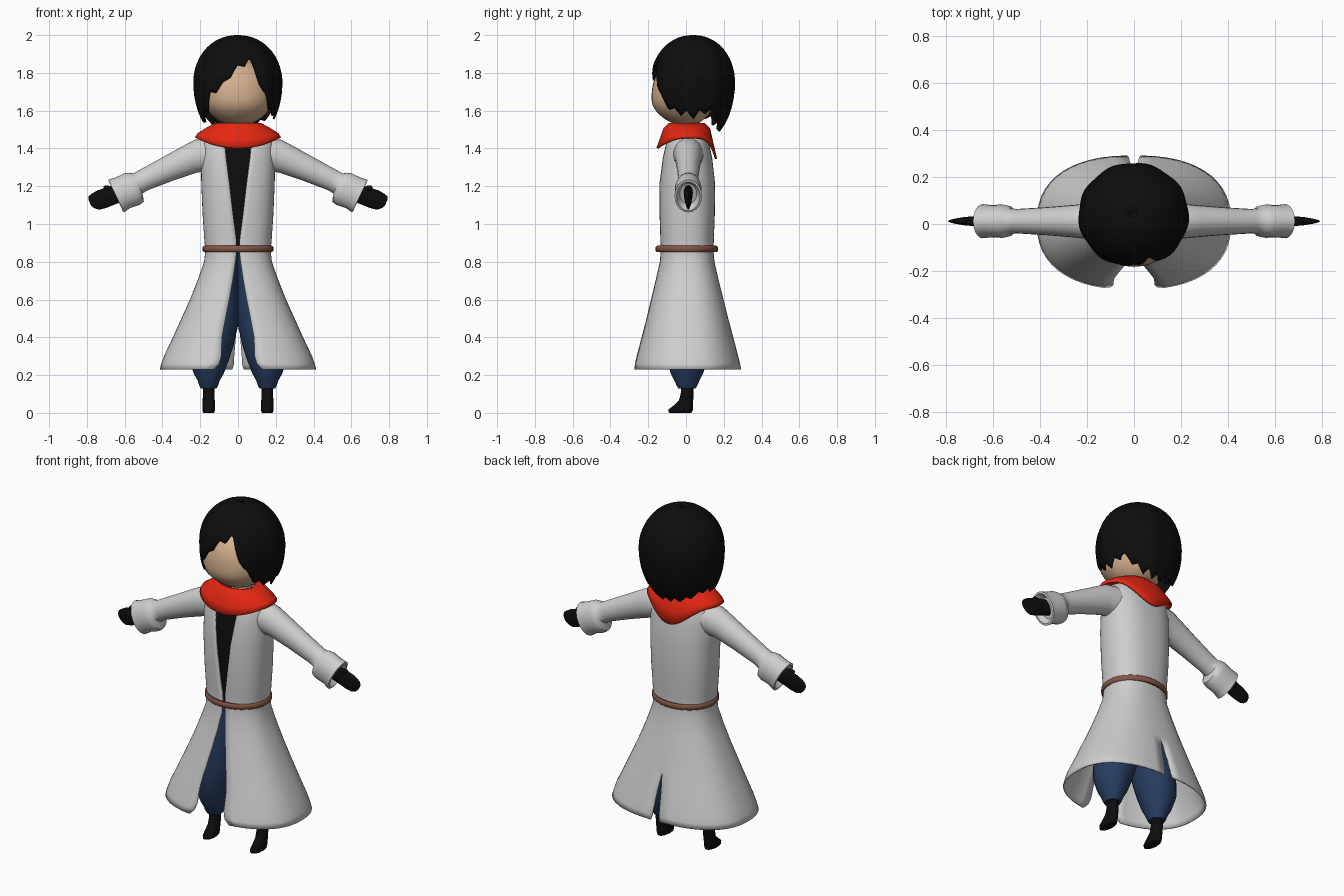
import bpy, bmesh, math
from math import sin, cos, pi, radians


def material(name, rgb):
    m = bpy.data.materials.new(name)
    m.diffuse_color = (*rgb, 1)
    return m


COAT = material("coat_grey", (0.62, 0.62, 0.62))
BLACK = material("black", (0.004, 0.004, 0.004))
RED = material("scarf_red", (0.78, 0.02, 0.006))
BLUE = material("trouser_blue", (0.02, 0.047, 0.12))
BROWN = material("belt_brown", (0.24, 0.09, 0.06))
SKIN = material("skin", (0.66, 0.43, 0.27))


def loft(name, rows, mat, closed=True, caps=True, mirror=False, thick=0, angle=50):
    """Skin a list of equal-length point rows into one object."""
    bm = bmesh.new()
    vr = [[bm.verts.new(p) for p in r] for r in rows]
    n = len(rows[0])
    for a, b in zip(vr, vr[1:]):
        for i in range(n if closed else n - 1):
            j = (i + 1) % n
            bm.faces.new((a[i], a[j], b[j], b[i]))
    if caps:
        bm.faces.new(vr[0])
        bm.faces.new(vr[-1])
    bmesh.ops.recalc_face_normals(bm, faces=bm.faces)
    me = bpy.data.meshes.new(name)
    bm.to_mesh(me)
    bm.free()
    me.materials.append(mat)
    ob = bpy.data.objects.new(name, me)
    bpy.context.collection.objects.link(ob)
    bpy.ops.object.select_all(action='DESELECT')
    ob.select_set(True)
    bpy.context.view_layer.objects.active = ob
    bpy.ops.object.shade_smooth_by_angle(angle=radians(angle))
    if mirror:
        m = ob.modifiers.new("mirror", 'MIRROR')
        m.merge_threshold = 0.002
    if thick:
        s = ob.modifiers.new("thickness", 'SOLIDIFY')
        s.thickness, s.offset = thick, 0
    return ob


def ring(cx, cy, z, rx, ry, n=28):
    return [(cx + rx * cos(2 * pi * i / n), cy + ry * sin(2 * pi * i / n), z) for i in range(n)]


def lerp_table(t, x):
    for (x0, y0), (x1, y1) in zip(t, t[1:]):
        if x <= x1:
            return y0 + (y1 - y0) * (x - x0) / (x1 - x0)
    return t[-1][1]


def spow(v, e):
    return math.copysign(abs(v) ** e, v)


# Coat: half panel with open front and a back slit, mirrored
# z, half width, half depth, front gap, back gap
coat = [(1.50, .08, .07, .07, 0), (1.465, .165, .095, .07, 0), (1.42, .187, .113, .07, 0),
        (1.35, .192, .128, .063, 0), (1.22, .19, .143, .046, 0), (1.05, .183, .142, .026, 0),
        (.92, .174, .137, .009, 0), (.86, .168, .135, .006, 0), (.80, .175, .14, .013, 0),
        (.70, .21, .163, .028, 0), (.60, .25, .188, .046, 0), (.50, .295, .213, .066, 0),
        (.40, .34, .24, .085, .012), (.30, .388, .266, .088, .02), (.26, .402, .276, .1, .022),
        (.23, .41, .282, .13, .03)]
rows = []
for z, rx, ry, gf, gb in coat:
    e = 2 / 2.4
    t0 = -pi / 2 + math.asin((gf / rx) ** (1 / e)) if gf < rx else 0
    t1 = pi / 2 - math.asin((gb / rx) ** (1 / e))
    ts = [t0 + (t1 - t0) * i / 24 for i in range(25)]
    row = [(rx * spow(cos(t), e), .006 + ry * spow(sin(t), e), z) for t in ts]
    row[-1] = (gb, row[-1][1], z)
    rows.append(row)
loft("coat", rows, COAT, closed=False, caps=False, mirror=True, thick=.009)

# Dark shirt seen in the front opening
loft("shirt", [ring(0, .006, z, rx, ry) for z, rx, ry in
               [(.87, .145, .127), (1.05, .16, .134), (1.22, .165, .136),
                (1.35, .165, .122), (1.42, .155, .108), (1.48, .08, .08)]], BLACK)

# Belt
loft("belt", [ring(0, .004, z, rx, rx - .022, 40) for z, rx in
              [(.86, .16), (.852, .18), (.858, .187), (.878, .187), (.885, .18), (.878, .16)]],
     BROWN, caps=False)

# Sleeves with turned cuffs, then hands
U = (.43, .90)


def arm_ring(x, y, z, rz, ry, n=20):
    return [(x + U[0] * rz * sin(2 * pi * i / n), y + ry * cos(2 * pi * i / n),
             z + U[1] * rz * sin(2 * pi * i / n)) for i in range(n)]


loft("sleeve", [arm_ring(x, .012, z, rz, ry) for x, z, rz, ry in
                [(.11, 1.36, .11, .085), (.19, 1.362, .093, .077), (.25, 1.345, .08, .07),
                 (.37, 1.292, .068, .06), (.50, 1.232, .058, .052), (.53, 1.215, .058, .055),
                 (.535, 1.195, .085, .066), (.56, 1.185, .093, .071), (.61, 1.165, .09, .069),
                 (.645, 1.148, .096, .073), (.647, 1.147, .085, .062), (.62, 1.16, .06, .045)]],
     COAT, mirror=True)
loft("hand", [arm_ring(x, .012, z, rz, ry) for x, z, rz, ry in
              [(.60, 1.17, .045, .025), (.67, 1.15, .05, .022), (.72, 1.132, .052, .018),
               (.755, 1.118, .047, .012), (.775, 1.115, .036, .007), (.785, 1.113, .018, .004)]],
     BLACK, mirror=True)
loft("thumb", [arm_ring(x, .005, z, rz, .012, 10) for x, z, rz in
               [(.64, 1.175, .025), (.68, 1.185, .022), (.70, 1.188, .017), (.71, 1.187, .008)]],
     BLACK, mirror=True)

# Baggy trousers and boots
loft("trouser_leg", [ring(x, .005, z, rx, ry) for z, x, rx, ry in
                     [(.88, .075, .076, .1), (.72, .078, .08, .115), (.58, .085, .09, .12),
                      (.46, .108, .108, .125), (.36, .138, .115, .122), (.28, .153, .105, .108),
                      (.21, .155, .08, .086), (.17, .155, .058, .066), (.145, .155, .05, .055),
                      (.13, .155, .042, .046)]], BLUE, mirror=True)
loft("boot", [ring(.155, y, z, rx, ry, 20) for z, y, rx, ry in
              [(.16, .008, .032, .033), (.10, .006, .031, .034), (.065, 0, .032, .038),
               (.04, -.014, .033, .05), (.018, -.028, .033, .065), (.004, -.031, .031, .063),
               (0, -.03, .026, .056)]], BLACK, mirror=True)

# Scarf: draped collar, lower at the front, pointed at the back
N = 64
sc = [[], [], [], [], [], []]
for i in range(N):
    a = 2 * pi * i / N
    c, s = cos(a), sin(a)
    zb = 1.455 - .053 * max(0, -s) ** 2 - .11 * max(0, s) ** 5
    for k, (rx, ry, z) in enumerate([(.10, .08, 1.44), (.10, .08, 1.525), (.118, .093, 1.53),
                                     (.165, .118, 1.505), (.212, .137, zb * .5 + .747),
                                     (.222, .155, zb)]):
        sc[k].append((rx * c, .004 + ry * s, z))
loft("scarf", sc, RED, caps=False, thick=.012)

# Head and neck
loft("neck", [ring(0, .01, z, .07, .065) for z in (1.40, 1.60)], SKIN)
head = []
for k in range(1, 24):
    p = -pi / 2 + pi * k / 24
    r = cos(p)
    z = 1.70 + .18 * sin(p)
    chin = -.012 * math.exp(-((z - 1.62) / .06) ** 2)
    head.append(ring(0, -.003 + chin, z, .192 * r, .176 * r, 36))
loft("head", head, SKIN)

# Hair: shell whose jagged lower edge follows a hairline by direction (0 = front)
hairline = [(-180, 1.50), (-140, 1.52), (-110, 1.57), (-75, 1.54), (-52, 1.60), (-37, 1.69),
            (-20, 1.73), (-8, 1.80), (18, 1.87), (27, 1.78), (38, 1.68), (55, 1.60),
            (90, 1.57), (115, 1.60), (145, 1.52), (180, 1.50)]
N, R = 108, 16
hair = [[] for _ in range(R + 1)]
for i in range(N):
    deg = -180 + 360 * i / N
    a = radians(deg)
    zb = lerp_table(hairline, deg) + .035 * (abs(i % 6 - 3) / 3 - .4)
    d = (zb - 1.75) / (.25 if zb > 1.75 else .325)
    end = math.asin(max(-.95, d))
    for k in range(R + 1):
        p = radians(87) + (end - radians(87)) * k / R
        wave = 1 + .018 * sin(9 * a + 1) * k / R
        r = cos(p) ** .93 * wave
        z = 1.75 + (.245 if p > 0 else .325) * sin(p)
        hair[k].append((.23 * r * sin(a) - .002, .038 - .218 * r * cos(a), z))
ob = loft("hair", hair, BLACK, caps=False, thick=.01)
# Crown closing the shell
loft("hair_crown", [ring(0, .038, 1.985, .07, .065), ring(0, .038, 1.997, .03, .028),
                    ring(0, .038, 2.0, .008, .008)], BLACK)
